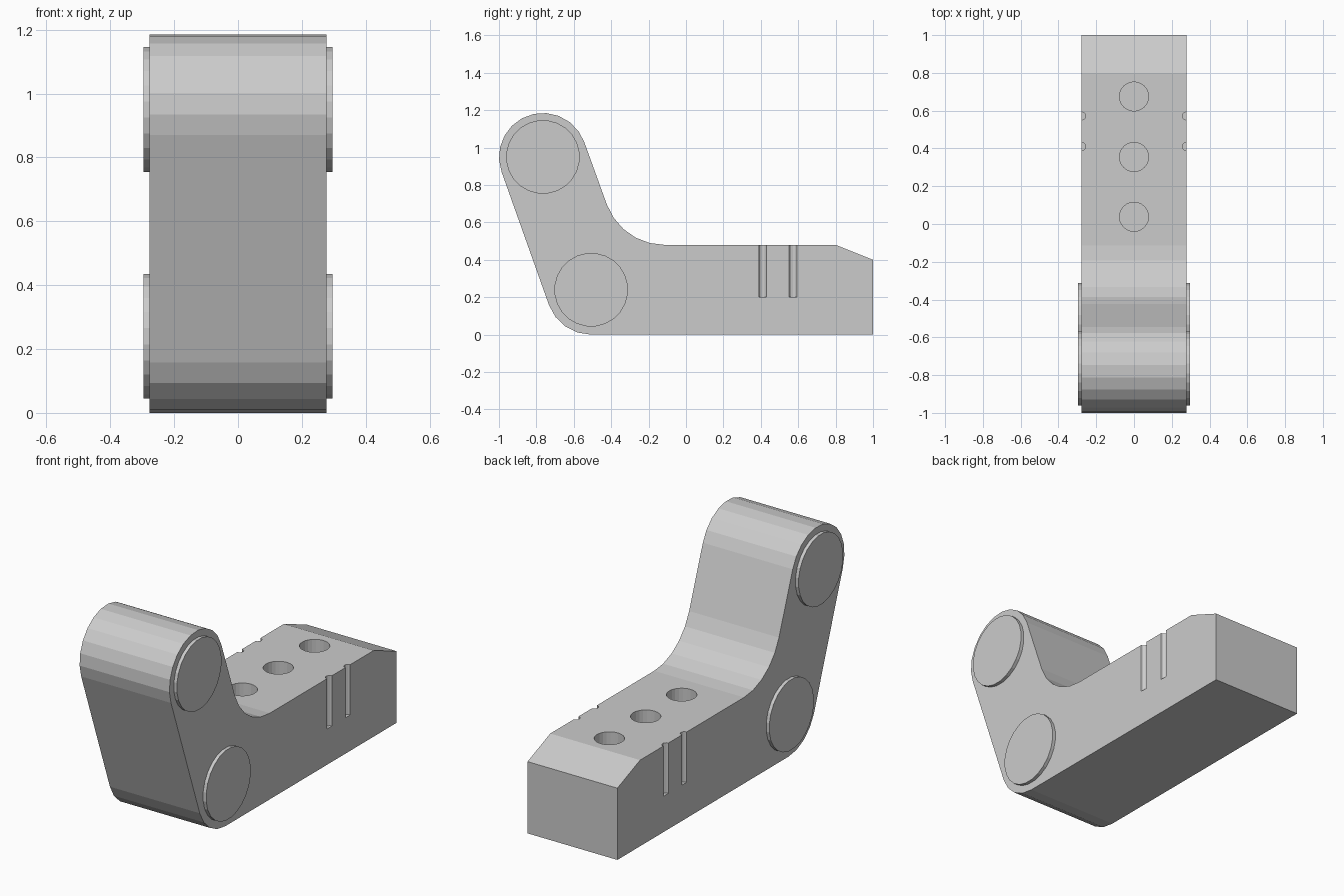
import bpy, bmesh
from math import sin, cos, radians, pi
from mathutils import Matrix

if "Cube" in bpy.data.objects:
    bpy.data.objects.remove(bpy.data.objects["Cube"])

HALF_W = 0.277
UPPER, LOWER = (-0.765, 0.95), (-0.507, 0.24)


def new_object(name, bm):
    bmesh.ops.recalc_face_normals(bm, faces=bm.faces)
    mesh = bpy.data.meshes.new(name)
    bm.to_mesh(mesh)
    bm.free()
    obj = bpy.data.objects.new(name, mesh)
    bpy.context.collection.objects.link(obj)
    return obj


def arc(centre, radius, start, end, steps):
    angles = [radians(start + (end - start) * i / steps) for i in range(steps + 1)]
    return [(centre[0] + radius * cos(a), centre[1] + radius * sin(a)) for a in angles]


def add_cylinder(bm, radius, depth, sides, matrix):
    bmesh.ops.create_cone(bm, cap_ends=True, segments=sides, radius1=radius,
                          radius2=radius, depth=depth, matrix=matrix)


# Bent body: side profile extruded across x
profile = [(1, 0), (1, 0.4), (0.8, 0.48)]
profile += arc((-0.115, 0.808), 0.328, 270, 200, 5)
profile += arc(UPPER, 0.235, 20, 200, 11)
profile += arc(LOWER, 0.24, 200, 270, 4)
bm = bmesh.new()
face = bm.faces.new([bm.verts.new((-HALF_W, y, z)) for y, z in profile])
ext = bmesh.ops.extrude_face_region(bm, geom=[face])
moved = [v for v in ext["geom"] if isinstance(v, bmesh.types.BMVert)]
bmesh.ops.translate(bm, verts=moved, vec=(2 * HALF_W, 0, 0))
body = new_object("bent_body", bm)

# Cutters for the three top holes and the side grooves
bm = bmesh.new()
for y in (0.038, 0.355, 0.675):
    add_cylinder(bm, 0.077, 0.4, 24, Matrix.Translation((0, y, 0.4)))
for x in (-HALF_W, HALF_W):
    for y in (0.41, 0.572):
        add_cylinder(bm, 0.021, 0.4, 12, Matrix.Translation((x, y, 0.4)))
cutter = new_object("hole_cutter", bm)
cutter.hide_render = True

cut = body.modifiers.new("holes", "BOOLEAN")
cut.operation = "DIFFERENCE"
cut.solver = "EXACT"
cut.object = cutter
bpy.context.view_layer.objects.active = body
bpy.ops.object.modifier_apply(modifier=cut.name)
bpy.data.objects.remove(cutter)

# Raised round pivot caps on both sides
for name, (y, z) in (("upper", UPPER), ("lower", LOWER)):
    for side, sign in (("left", -1), ("right", 1)):
        bm = bmesh.new()
        place = (Matrix.Translation((sign * 0.277, y, z))
                 @ Matrix.Rotation(pi / 2, 4, "Y")
                 @ Matrix.Rotation(pi / 24, 4, "Z"))
        add_cylinder(bm, 0.197, 0.038, 24, place)
        new_object(f"{name}_pivot_cap_{side}", bm)
